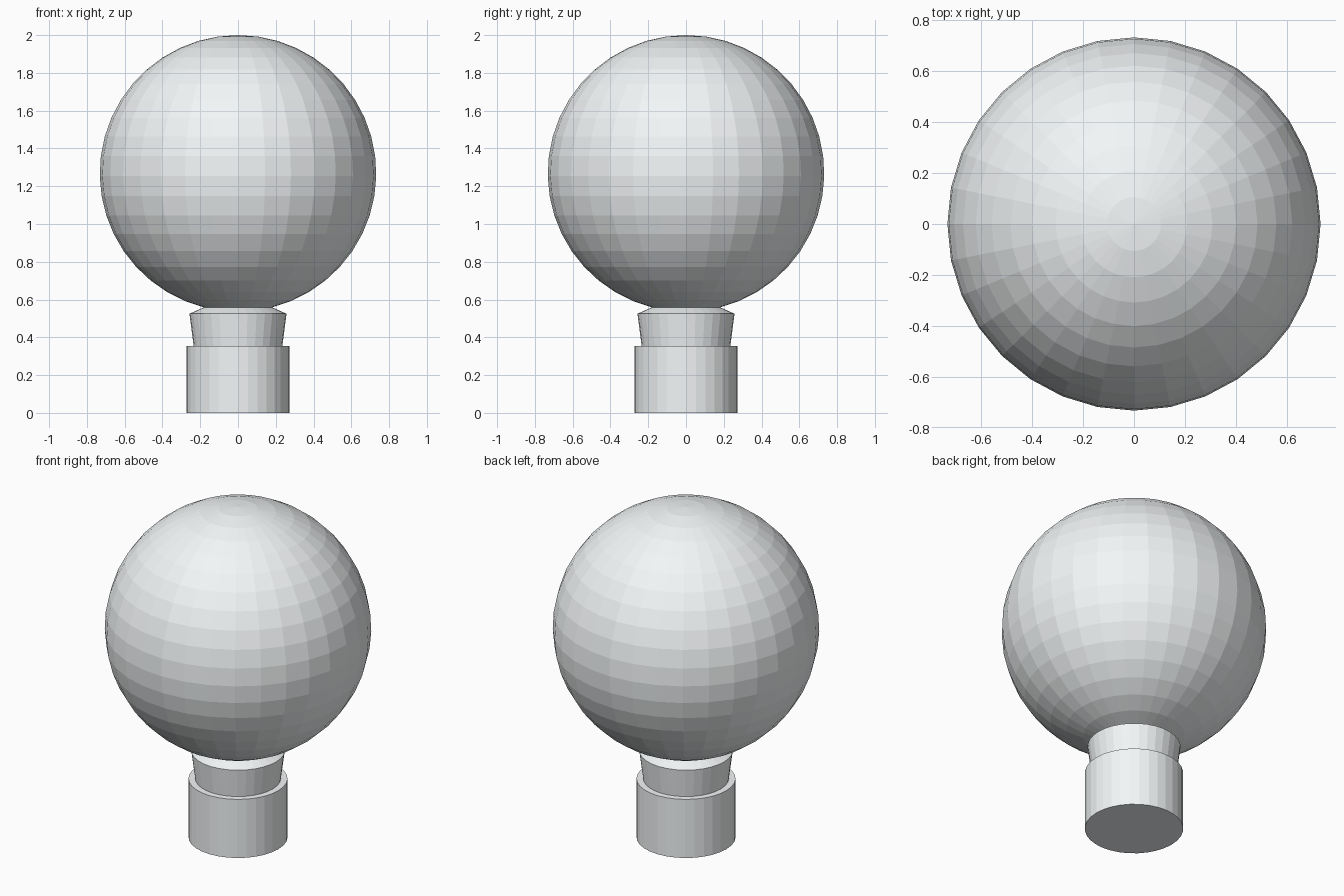
import bpy, bmesh
from math import sin, cos, pi, radians

if "Cube" in bpy.data.objects:
    bpy.data.objects.remove(bpy.data.objects["Cube"])

SEGMENTS = 32

# Pale cool white for every part
white = bpy.data.materials.new("pale_white")
white.diffuse_color = (0.9, 0.93, 0.94, 1)
white.use_nodes = True
white.node_tree.nodes["Principled BSDF"].inputs["Base Color"].default_value = white.diffuse_color


def lathe(name, profile):
    """Revolve (radius, height) points around z, flat shaded; radius 0 is a pole."""
    bm = bmesh.new()
    rings = []
    for r, z in profile:
        if r < 1e-6:
            rings.append([bm.verts.new((0, 0, z))] * SEGMENTS)
        else:
            rings.append([bm.verts.new((r * cos(2 * pi * i / SEGMENTS),
                                        r * sin(2 * pi * i / SEGMENTS), z))
                          for i in range(SEGMENTS)])
    for a, b in zip(rings, rings[1:]):
        for i in range(SEGMENTS):
            j = (i + 1) % SEGMENTS
            bm.faces.new(dict.fromkeys((a[i], a[j], b[j], b[i])))
    bmesh.ops.recalc_face_normals(bm, faces=bm.faces[:])
    mesh = bpy.data.meshes.new(name)
    bm.to_mesh(mesh)
    bm.free()
    mesh.materials.append(white)
    obj = bpy.data.objects.new(name, mesh)
    bpy.context.collection.objects.link(obj)
    return obj


# Cylindrical base with a flat underside and a narrow top ledge
lathe("base", [(0, 0), (0.272, 0), (0.272, 0.355), (0.235, 0.355)])

# Globe: an arc that stops at the neck opening
radius, centre, steps = 0.732, 1.268, 20
end = radians(165.7)
arc = [(radius * sin(end * k / steps), centre + radius * cos(end * k / steps))
       for k in range(steps, -1, -1)]
lathe("globe", arc)

# Flared neck with a sloped shoulder meeting the globe opening
lathe("neck", [(0.235, 0.355), (0.257, 0.525), arc[0]])
